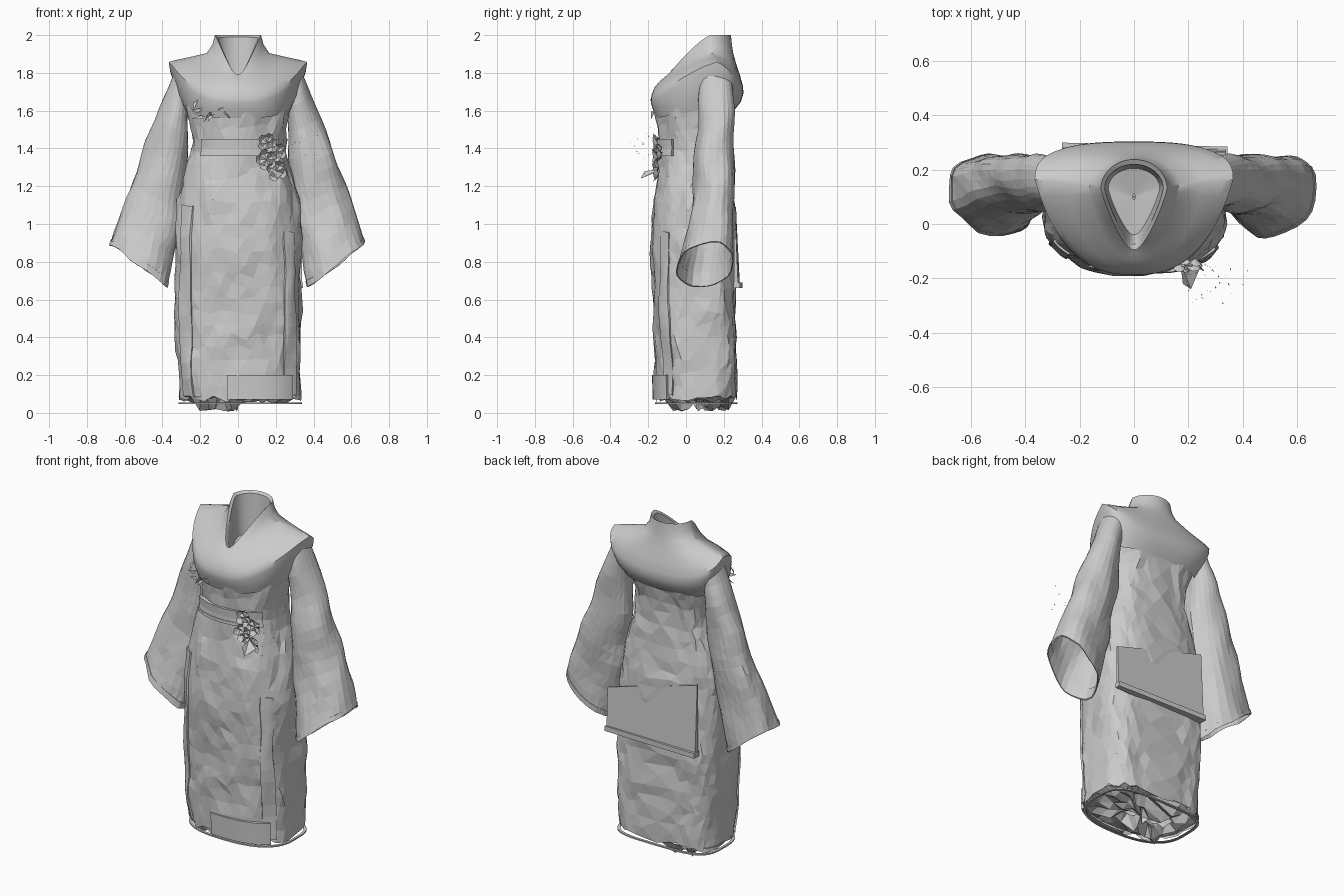
import bpy, bmesh, math, random
from mathutils import Vector, noise

if "Cube" in bpy.data.objects:
    bpy.data.objects.remove(bpy.data.objects["Cube"])

random.seed(4)


def make(name, verts, faces, smooth=False, tri=False):
    me = bpy.data.meshes.new(name)
    me.from_pydata([tuple(v) for v in verts], [], faces)
    bm = bmesh.new()
    bm.from_mesh(me)
    if tri:
        bmesh.ops.triangulate(bm, faces=bm.faces)
    bmesh.ops.recalc_face_normals(bm, faces=bm.faces)
    bm.to_mesh(me)
    bm.free()
    ob = bpy.data.objects.new(name, me)
    bpy.context.collection.objects.link(ob)
    if smooth:
        bpy.ops.object.select_all(action='DESELECT')
        ob.select_set(True)
        bpy.context.view_layer.objects.active = ob
        bpy.ops.object.shade_smooth_by_angle(angle=math.radians(40))
    return ob


def loft(name, rings, closed=True, **kw):
    n = len(rings[0])
    faces = [(r * n + i, r * n + (i + 1) % n, (r + 1) * n + (i + 1) % n, (r + 1) * n + i)
             for r in range(len(rings) - 1) for i in range(n if closed else n - 1)]
    return make(name, [v for r in rings for v in r], faces, **kw)


def lerp_rows(rows, t):
    for a, b in zip(rows, rows[1:]):
        if t <= b[0]:
            f = max(0, (t - a[0]) / (b[0] - a[0]))
            return [p + (q - p) * f for p, q in zip(a, b)]
    return rows[-1]


def power(v, e):
    return math.copysign(abs(v) ** e, v)


def crumple(p, amp):
    return p + noise.noise_vector(Vector((p.x * 9, p.y * 9, p.z * 5))) * amp


# Body profile: z, left x, right x, front y, back y, squareness
BODY = [(0.08, -0.31, 0.335, -0.16, 0.268, 2.9), (0.5, -0.325, 0.335, -0.175, 0.266, 2.9),
        (0.9, -0.33, 0.335, -0.188, 0.26, 2.8), (1.1, -0.325, 0.325, -0.175, 0.26, 2.6),
        (1.25, -0.285, 0.285, -0.15, 0.24, 2.5), (1.4, -0.24, 0.245, -0.142, 0.225, 2.4),
        (1.52, -0.255, 0.255, -0.15, 0.235, 2.4), (1.64, -0.28, 0.28, -0.17, 0.265, 2.5)]


def body_point(z, ang, off=0.0):
    # rounder at the front, squarer at the back
    _, l, r, f, b, n = lerp_rows(BODY, z)
    c, s = math.cos(ang), math.sin(ang)
    n *= 1.35 if s > 0 else 0.86
    return Vector(((l + r) / 2 + ((r - l) / 2 + off) * power(c, 2 / n),
                   (f + b) / 2 + ((b - f) / 2 + off) * power(s, 2 / n), z))


def body_strip(name, z0, z1, a0, a1, off, rows=2, cols=16, amp=0.0):
    # band that follows the body, with a turned-in edge all round
    angs = [math.radians(a0 + (a1 - a0) * i / cols) for i in range(cols + 1)]
    rings = []
    for j in range(-1, rows + 2):
        edge = j < 0 or j > rows
        z = z0 + (z1 - z0) * min(max(j, 0), rows) / rows
        ring = [crumple(body_point(z, a, -0.01 if edge else off), amp) for a in angs]
        ring = [body_point(z, angs[0], -0.01)] + ring + [body_point(z, angs[-1], -0.01)]
        rings.append(ring)
    return loft(name, rings, closed=False, tri=True)


# Crumpled robe body
rings = []
for k in range(25):
    z = 0.08 + 1.56 * k / 24
    ring = []
    for i in range(36):
        a = 2 * math.pi * (i + 0.5 * (k % 2)) / 36
        p = crumple(body_point(z, a), 0.018)
        p += Vector((random.uniform(-1, 1), random.uniform(-1, 1), random.uniform(-4, 4))) * 0.004
        ring.append(p)
    rings.append(ring)
loft("robe_body", rings, tri=True)

# Overlapping front pleats, hem band, thin hem edging and waist sash
body_strip("left_pleat", 0.09, 0.95, 312, 330, 0.008, rows=12, cols=4, amp=0.018)
body_strip("right_pleat", 0.09, 1.1, 206, 224, 0.008, rows=12, cols=4, amp=0.018)
body_strip("front_hem_band", 0.07, 0.2, 262, 322, 0.016)
body_strip("hem_edging", 0.048, 0.056, 0, 360, 0.004, rows=1, cols=40)
body_strip("sash", 1.36, 1.45, 222, 325, 0.016, cols=12)
body_strip("sash_cord", 1.37, 1.38, 222, 325, 0.02, rows=1, cols=12)

# Crumpled underside of the hem
rings = []
for r in (1.0, 0.8, 0.6, 0.4, 0.2, 0.02):
    ring = []
    for i in range(26):
        p = body_point(0.08, 2 * math.pi * i / 26)
        z = 0.09 if r == 1 else random.uniform(0.05 if p.x > 0 else 0.005, 0.11)
        ring.append(Vector(((p.x - 0.01) * r, 0.06 + (p.y - 0.06) * r, z)))
    rings.append(ring)
loft("hem_underside", rings, tri=True)


# Smooth shoulder yoke with collar.
# Rows: half width, front y, centre y, back y, front z, side z, back z, squareness, front pinch
def yoke_ring(row, n=64):
    hw, yf, yc, yb, zf, zs, zb, sq, pinch = row
    out = []
    for i in range(n):
        a = 2 * math.pi * i / n
        c, s = power(math.cos(a), 2 / sq), power(math.sin(a), 2 / sq)
        x = hw * c * (1 - pinch * max(0, -s))
        y = yc + s * ((yb - yc) if s > 0 else (yc - yf))
        z = zs + ((zb if s > 0 else zf) - zs) * abs(s) ** 1.3
        out.append(Vector((x, y, z)))
    return out


YOKE = [(0.004, 0.09, 0.1, 0.11, 1.73, 1.73, 1.73, 2.0, 0.0),
        (0.095, -0.04, 0.13, 0.205, 1.72, 1.74, 1.76, 2.0, 0.45),
        (0.108, -0.075, 0.13, 0.22, 1.785, 1.985, 1.99, 2.0, 0.45),
        (0.122, -0.095, 0.13, 0.238, 1.79, 2.0, 2.0, 2.0, 0.45),
        (0.135, -0.115, 0.13, 0.243, 1.775, 1.95, 1.95, 2.0, 0.3),
        (0.165, -0.135, 0.14, 0.25, 1.76, 1.905, 1.905, 2.1, 0.2),
        (0.25, -0.165, 0.15, 0.265, 1.725, 1.885, 1.85, 2.4, 0.2),
        (0.33, -0.18, 0.16, 0.285, 1.69, 1.868, 1.79, 2.6, 0.25),
        (0.366, -0.187, 0.165, 0.302, 1.66, 1.858, 1.73, 2.7, 0.28),
        (0.36, -0.186, 0.165, 0.304, 1.64, 1.82, 1.69, 2.7, 0.25),
        (0.325, -0.175, 0.16, 0.292, 1.605, 1.70, 1.65, 2.6, 0.12),
        (0.28, -0.158, 0.15, 0.255, 1.56, 1.61, 1.60, 2.5, 0.0)]
loft("shoulder_yoke", [yoke_ring(r) for r in YOKE], smooth=True)

# Torn folds under the right side of the chest
verts, faces = [], []
for i in range(14):
    x, z = random.uniform(-0.22, -0.04), random.uniform(1.56, 1.66)
    base = Vector((x, -0.175 + 1.1 * x * x, z))
    for _ in range(3):
        verts.append(base + Vector((random.uniform(-.04, .04), random.uniform(-.012, .015),
                                    random.uniform(-.04, .03))))
    faces.append((3 * i, 3 * i + 1, 3 * i + 2))
make("chest_folds", verts, faces)

# Wide sleeves. Rows: t, outer x, outer z, inner x, inner z, front y, back y
SLEEVE = [(0, 0.335, 1.81, 0.24, 1.77, 0.08, 0.24), (0.22, 0.40, 1.65, 0.265, 1.58, 0.06, 0.258),
          (0.45, 0.485, 1.43, 0.27, 1.33, 0.048, 0.255), (0.72, 0.585, 1.18, 0.305, 1.04, 0.035, 0.25),
          (1, 0.682, 0.9, 0.378, 0.668, -0.04, 0.25)]


def sleeve_ring(t, side, scale=1.0, amp=0.018, n=24):
    _, ox, oz, ix, iz, yf, yb = lerp_rows(SLEEVE, t)
    amp *= min(1, t * 4)
    out = []
    for i in range(n):
        a = 2 * math.pi * i / n
        c, s = math.cos(a) * scale, power(math.sin(a), 0.85) * scale
        # the outer edge leans towards the back
        p = Vector(((ox + ix) / 2 + c * (ox - ix) / 2, (yf + yb) / 2 + s * (yb - yf) / 2 + 0.03 * c * t,
                    (oz + iz) / 2 + c * (oz - iz) / 2))
        p.x *= side
        out.append(crumple(p, amp))
    return out


for side, label in ((1, "left"), (-1, "right")):
    loft(label + "_sleeve", [sleeve_ring(k / 16, side) for k in range(17)], tri=True)
    cuff = [(0.975, 1.0), (0.975, 1.02), (1.0, 1.02), (1.0, 0.98), (0.95, 0.97)]
    loft(label + "_cuff", [sleeve_ring(t, side, s) for t, s in cuff])


# Hanging flap on the back, with a border along its lower edge
def slab(name, outline, y0, y1s):
    verts = [(x, y0, z) for x, z in outline] + [(x, y, z) for (x, z), y in zip(outline, y1s)]
    make(name, verts, [(4, 5, 6, 7), (0, 1, 2, 3), (1, 2, 6, 5), (2, 3, 7, 6), (3, 0, 4, 7), (0, 1, 5, 4)])


slab("back_flap", [(-0.26, 0.665), (0.34, 0.665), (0.34, 0.92), (-0.26, 1.09)], 0.255, (0.286, 0.276, 0.266, 0.264))
slab("back_flap_border", [(-0.265, 0.66), (0.345, 0.66), (0.345, 0.69), (-0.265, 0.69)], 0.252, (0.3, 0.285, 0.285, 0.3))


# Flower ornament on the sash: cupped petals round each centre
def flower(name, centre, radius, petals=5):
    verts, faces = [], []
    c = Vector(centre)
    for k in range(petals):
        a = 2 * math.pi * k / petals + centre[2] * 7
        d, t = Vector((math.cos(a), 0, math.sin(a))), Vector((-math.sin(a), 0, math.cos(a)))
        b = len(verts)
        for u, w, y in ((0, 0, 0), (0.6, 0.5, -0.2), (1, 0.25, -0.45), (1, -0.25, -0.35), (0.6, -0.5, -0.1),
                        (0.6, 0, 0.15)):
            verts.append(c + radius * (d * u + t * w + Vector((0, y, 0))))
        faces += [(b + 5, b + i, b + (i + 1) % 5) for i in range(5)]
    make(name, verts, faces)


flower("flower_upper", (0.155, -0.155, 1.43), 0.05)
flower("flower_middle", (0.205, -0.135, 1.38), 0.05)
flower("flower_lower", (0.15, -0.155, 1.34), 0.055)
flower("flower_drop", (0.205, -0.15, 1.28), 0.055, 4)
make("flower_leaf", [(0.17, -0.14, 1.29), (0.24, -0.17, 1.27), (0.21, -0.24, 1.24), (0.18, -0.22, 1.28)],
     [(0, 1, 2), (0, 2, 3)])

# Loose tiny ornament bits floating by the flower
verts, faces = [], []
for i in range(40):
    p = Vector((random.gauss(0.27, 0.07), random.uniform(-0.295, -0.14), random.gauss(1.4, 0.05)))
    verts += [p + Vector([random.uniform(-.006, .006) for _ in range(3)]) for _ in range(3)]
    faces.append((3 * i, 3 * i + 1, 3 * i + 2))
make("ornament_bits", verts, faces)
